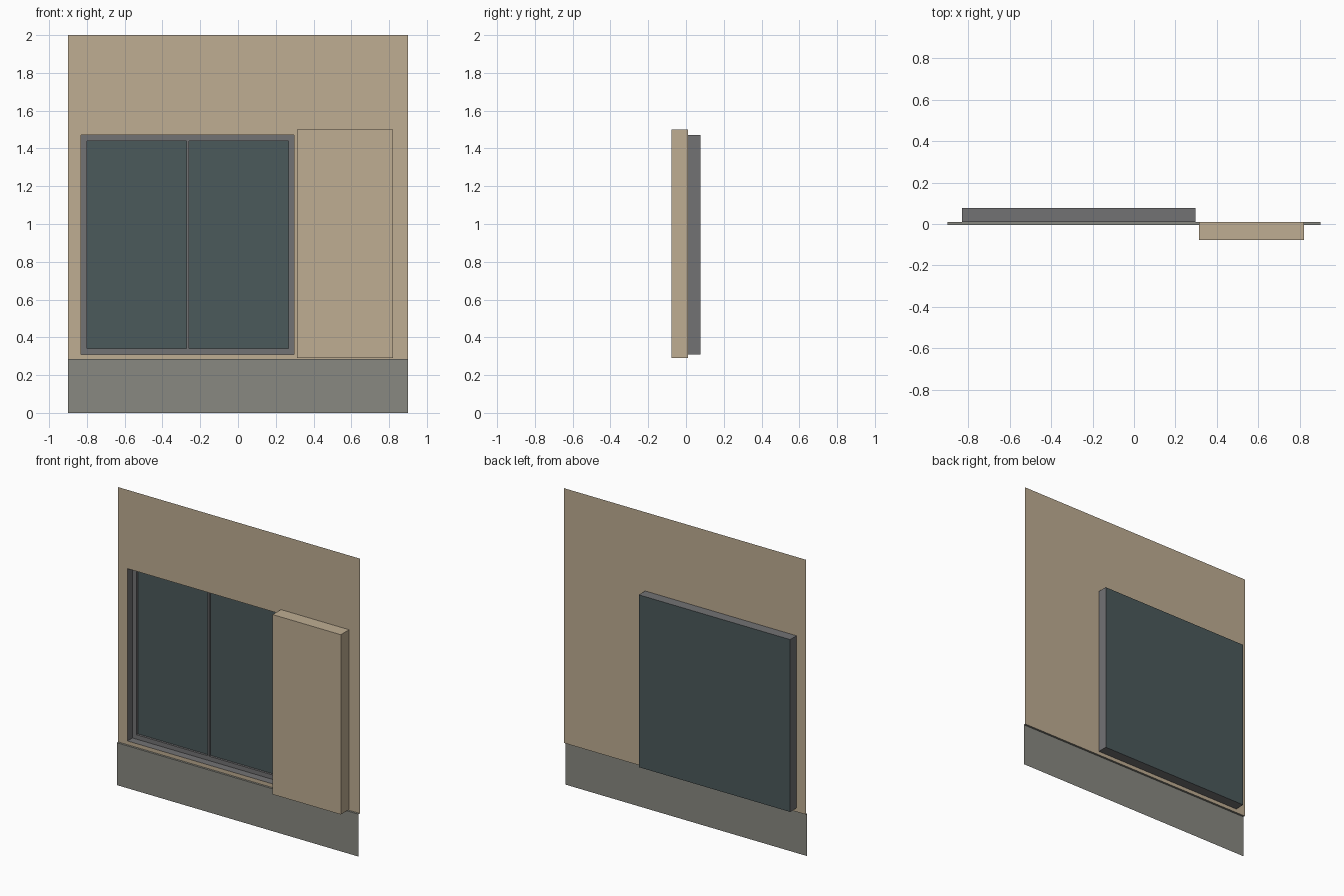
import bpy

if "Cube" in bpy.data.objects:
    bpy.data.objects.remove(bpy.data.objects["Cube"])

def mat(name, r, g, b):
    m = bpy.data.materials.new(name)
    m.diffuse_color = (r, g, b, 1)
    m.use_nodes = True
    m.node_tree.nodes["Principled BSDF"].inputs["Base Color"].default_value = m.diffuse_color
    return m

TAN = mat("plaster", 0.52, 0.42, 0.29)
STONE = mat("plinth_grey", 0.25, 0.25, 0.22)
METAL = mat("frame_grey", 0.17, 0.17, 0.175)
GLASS = mat("dark_glass", 0.07, 0.10, 0.105)

def mesh(name, verts, faces, material):
    me = bpy.data.meshes.new(name)
    me.from_pydata(verts, [], faces)
    me.materials.append(material)
    ob = bpy.data.objects.new(name, me)
    bpy.context.collection.objects.link(ob)
    return ob

SIDES = dict(front=(0, 1, 5, 4), right=(1, 3, 7, 5), back=(3, 2, 6, 7),
             left=(2, 0, 4, 6), bottom=(0, 2, 3, 1), top=(4, 5, 7, 6))

def box(name, x, y, z, material, skip=()):
    """Box from (min, max) ranges, leaving out the named sides."""
    verts = [(a, b, c) for c in z for b in y for a in x]
    return mesh(name, verts, [f for k, f in SIDES.items() if k not in skip], material)

W, H = 0.9, 2.0                    # half width and height of the wall
YW, YF, YB = 0.01, -0.078, 0.078   # wall plane, front and back limits
YP = -0.004                        # plinth face
PZ = 0.285                         # plinth height
X0, X1, Z0, Z1 = -0.83, 0.297, 0.31, 1.47  # window opening

# Wall sheet with the window opening
outer = [(-W, YW, PZ), (W, YW, PZ), (W, YW, H), (-W, YW, H)]
inner = [(X0, YW, Z0), (X1, YW, Z0), (X1, YW, Z1), (X0, YW, Z1)]
mesh("wall", outer + inner,
     [(i, (i + 1) % 4, (i + 1) % 4 + 4, i + 4) for i in range(4)], TAN)

# Plinth face with a narrow ledge on top
mesh("plinth", [(-W, YP, 0), (W, YP, 0), (W, YP, PZ), (-W, YP, PZ),
                (W, YW, PZ), (-W, YW, PZ)],
     [(0, 1, 2, 3), (3, 2, 4, 5)], STONE)

# Window reveal, open at front and back
box("window_reveal", (X0, X1), (YW, YB), (Z0, Z1), METAL, skip=("front", "back"))

# Sash bars set deep in the reveal
T, YS = 0.03, (0.063, 0.0775)
for name, z in (("bottom_rail", (Z0, Z0 + T)), ("top_rail", (Z1 - T, Z1))):
    box(name, (X0, X1), YS, z, METAL)
mid = (X0 + X1) / 2
for name, x in (("left_stile", (X0, X0 + T)), ("right_stile", (X1 - T, X1)),
                ("mullion", (mid - 0.006, mid + 0.006))):
    box(name, x, YS, (Z0 + T, Z1 - T), METAL, skip=("top", "bottom"))

# Glass closing the back of the window
mesh("glass", [(X0, YB, Z0), (X1, YB, Z0), (X1, YB, Z1), (X0, YB, Z1)],
     [(0, 1, 2, 3)], GLASS)

# Shutter storage box on the wall
box("shutter_box", (0.313, 0.82), (YF, YW), (0.29, 1.5), TAN, skip=("back",))
